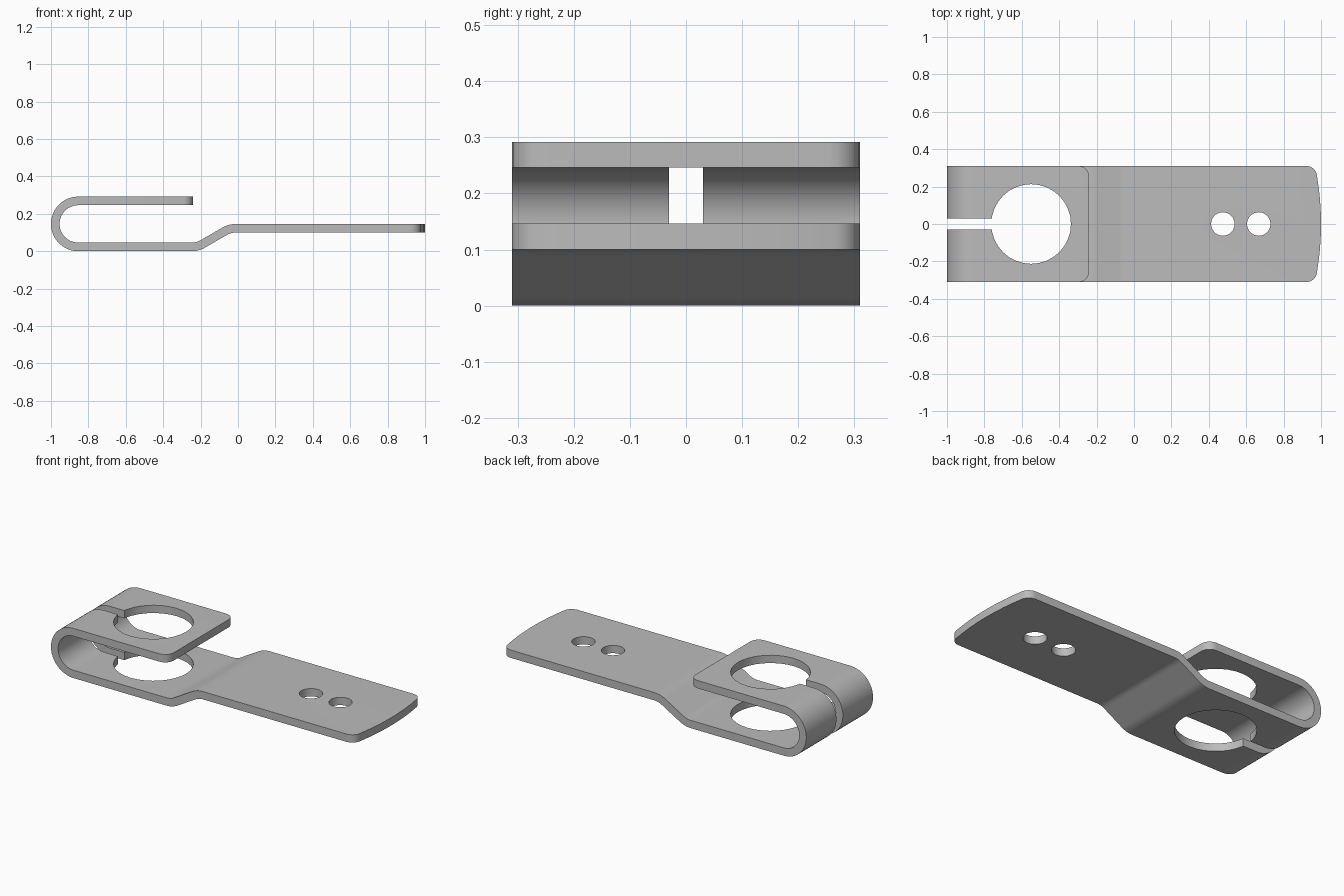
import bpy, bmesh
from math import sin, cos, pi, radians, tan

if "Cube" in bpy.data.objects:
    bpy.data.objects.remove(bpy.data.objects["Cube"])

THICK = 0.046
HALF = 0.31

steel = bpy.data.materials.new("grey steel")
steel.use_nodes = True
grey = (0.5, 0.5, 0.5, 1)
steel.diffuse_color = grey
steel.node_tree.nodes["Principled BSDF"].inputs["Base Color"].default_value = grey


def make_object(name, bm):
    bmesh.ops.recalc_face_normals(bm, faces=bm.faces)
    mesh = bpy.data.meshes.new(name)
    bm.to_mesh(mesh)
    bm.free()
    mesh.materials.append(steel)
    obj = bpy.data.objects.new(name, mesh)
    bpy.context.collection.objects.link(obj)
    return obj


def arc(cx, cy, r, a0, a1, steps):
    """Points on a circular arc, angles in degrees."""
    angles = [radians(a0 + (a1 - a0) * i / steps) for i in range(steps + 1)]
    return [(cx + r * cos(a), cy + r * sin(a)) for a in angles]


def prism(name, outline, z0, z1):
    """Vertical cutter from a plan outline."""
    bm = bmesh.new()
    face = bm.faces.new([bm.verts.new((x, y, z0)) for x, y in outline])
    out = bmesh.ops.extrude_face_region(bm, geom=[face])["geom"]
    bmesh.ops.translate(bm, vec=(0, 0, z1 - z0),
                        verts=[v for v in out if isinstance(v, bmesh.types.BMVert)])
    return make_object(name, bm)


def end_trim(name, x_end, bow, r, z0, z1):
    """Everything beyond a rounded, slightly bowed strip end."""
    yc, xc = HALF - r, x_end - bow - r
    tilt = 10 if bow else 0
    corner = arc(xc, yc, r, 90, tilt, 6)
    x1, y1 = corner[-1]
    nose = [(x_end - (x_end - x1) * t * t, y1 * t) for t in (0.75, 0.5, 0.25, 0)]
    half = [(x_end + 0.2, 0.4), (xc, 0.4)] + corner + nose
    mirrored = [(x, -y) for x, y in reversed(half[:-1])]
    return prism(name, half + mirrored, z0, z1)


# Side path of the bent strip: upper jaw, hairpin, lower jaw, ramp, tongue
low, high, top = THICK / 2, 0.123, 0.269
bend_r = (top - low) / 2
ramp_a, ramp_b, fillet = -0.216, -0.043, 0.12
run = fillet * tan(radians(15))
path = [(-0.24, top)]
path += arc(-0.854, low + bend_r, bend_r, 90, 270, 24)
path += arc(ramp_a - run, low + fillet, fillet, 270, 300, 6)
path += arc(ramp_b + run, high - fillet, fillet, 120, 90, 6)
path += [(1.0, high)]

bm = bmesh.new()
rows = [[bm.verts.new((x, s * HALF, z)) for s in (-1, 1)] for x, z in path]
for a, b in zip(rows, rows[1:]):
    bm.faces.new((a[0], a[1], b[1], b[0]))
clip = make_object("spring_clip_strip", bm)

solid = clip.modifiers.new("thickness", "SOLIDIFY")
solid.thickness = THICK
solid.offset = 0
solid.use_even_offset = True

# Cut outs: jaw opening, slot through the hairpin, screw holes, rounded ends
cutters = [
    prism("jaw_hole_cutter", arc(-0.55, 0, 0.213, 0, 348.75, 31), -0.1, 0.4),
    prism("slot_cutter", [(-1.1, -0.03), (-0.6, -0.03), (-0.6, 0.03), (-1.1, 0.03)], -0.1, 0.4),
    prism("inner_screw_hole_cutter", arc(0.475, 0, 0.063, 0, 345, 23), -0.1, 0.4),
    prism("outer_screw_hole_cutter", arc(0.667, 0, 0.063, 0, 345, 23), -0.1, 0.4),
    end_trim("upper_jaw_trim", -0.24, 0, 0.055, 0.2, 0.4),
    end_trim("tongue_trim", 1.0, 0.022, 0.055, -0.1, 0.19),
]
for cutter in cutters:
    cutter.hide_render = True
    cut = clip.modifiers.new(cutter.name, "BOOLEAN")
    cut.operation = "DIFFERENCE"
    cut.solver = "EXACT"
    cut.object = cutter

bpy.ops.object.select_all(action="DESELECT")
bpy.context.view_layer.objects.active = clip
clip.select_set(True)
for name in [m.name for m in clip.modifiers]:
    bpy.ops.object.modifier_apply(modifier=name)
for cutter in cutters:
    bpy.data.objects.remove(cutter)

bpy.ops.object.shade_smooth_by_angle(angle=radians(30))
